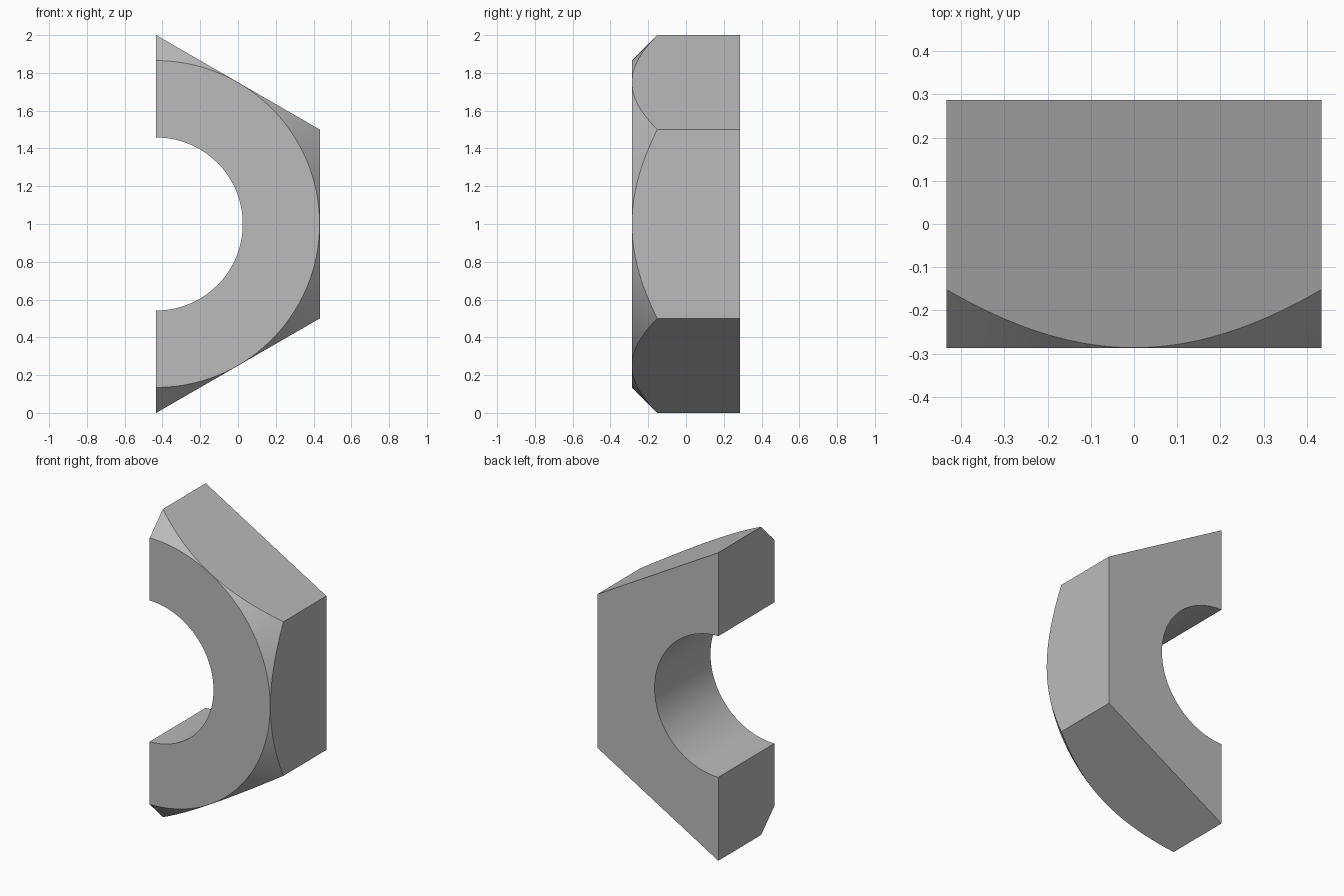
import bpy, bmesh, math

if "Cube" in bpy.data.objects:
    bpy.data.objects.remove(bpy.data.objects["Cube"])

AXIS_X, AXIS_Z = -0.433, 1.0      # bore axis runs along y
BORE, FLAT = 0.458, 0.866         # bore radius, centre-to-flat distance
FRONT, BACK = -0.287, 0.287
STEPS = 96                        # 32 per 60 degrees, so corners stay exact

grey = bpy.data.materials.new("plain grey")
grey.diffuse_color = (0.5, 0.5, 0.5, 1)
grey.use_nodes = True
grey.node_tree.nodes["Principled BSDF"].inputs["Base Color"].default_value = grey.diffuse_color


def section(bm, angle):
    """Radial cross-section of the chamfered hexagon at one angle."""
    off = angle - round(angle / (math.pi / 3)) * math.pi / 3
    outer = FLAT / math.cos(off)
    rim = FLAT - 0.001
    profile = [(BORE, FRONT), (rim, FRONT), (outer, FRONT + outer - rim),
               (outer, BACK), (BORE, BACK)]
    return [bm.verts.new((AXIS_X + r * math.cos(angle), y,
                          AXIS_Z + r * math.sin(angle))) for r, y in profile]


# Half nut: sections swept around the bore, closed by two cut faces
bm = bmesh.new()
rings = [section(bm, -math.pi / 2 + math.pi * i / STEPS) for i in range(STEPS + 1)]
for a, b in zip(rings, rings[1:]):
    for j in range(5):
        k = (j + 1) % 5
        bm.faces.new((a[j], a[k], b[k], b[j]))
bm.faces.new(rings[0])
bm.faces.new(rings[-1][::-1])
bmesh.ops.recalc_face_normals(bm, faces=bm.faces)

mesh = bpy.data.meshes.new("half_hex_nut")
bm.to_mesh(mesh)
bm.free()
mesh.materials.append(grey)
nut = bpy.data.objects.new("half_hex_nut", mesh)
bpy.context.collection.objects.link(nut)

# Smooth bore and chamfer, crisp edges elsewhere
bpy.context.view_layer.objects.active = nut
nut.select_set(True)
bpy.ops.object.shade_smooth_by_angle(angle=math.radians(25))
